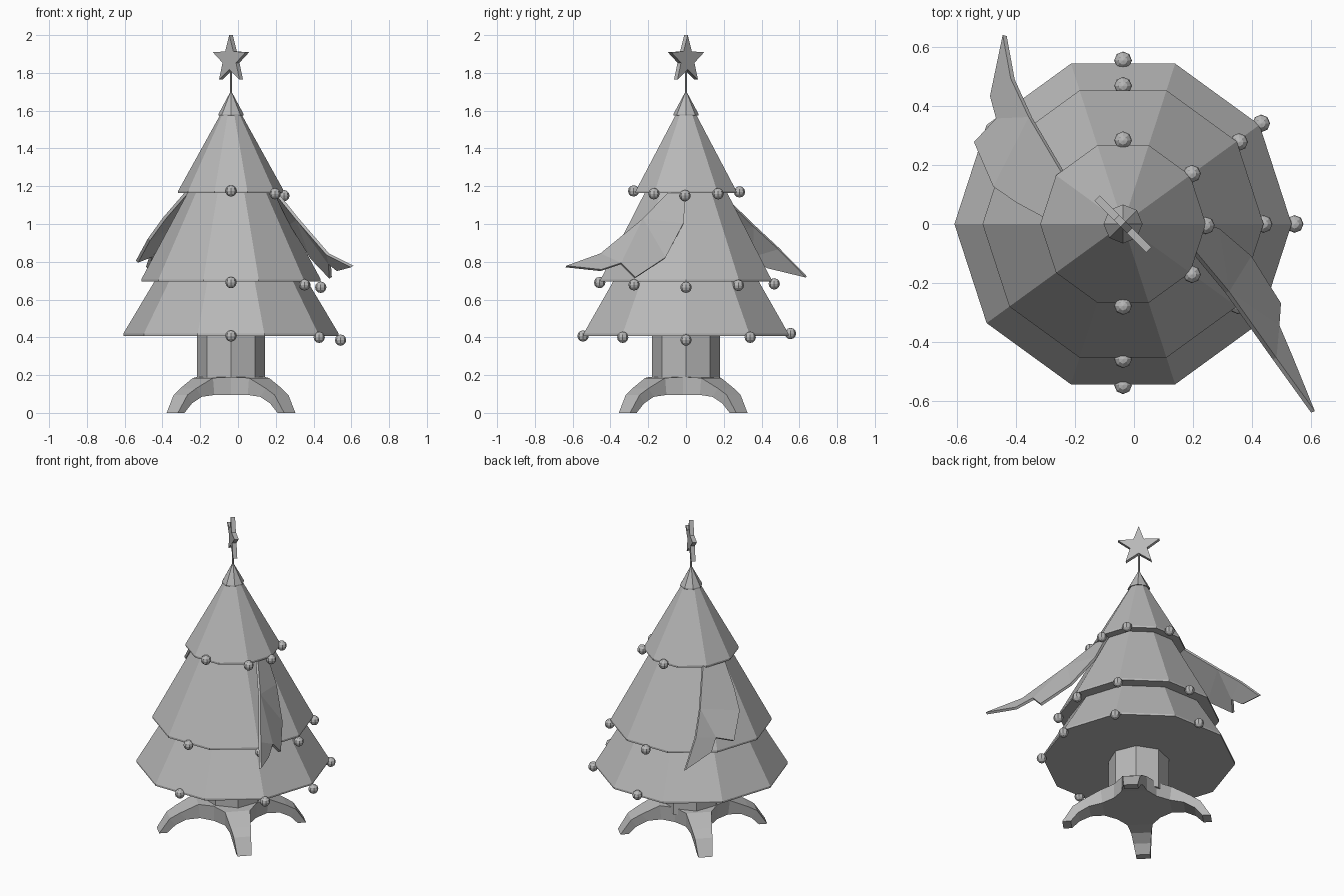
import bpy, bmesh, math
from mathutils import Vector

if "Cube" in bpy.data.objects:
    bpy.data.objects.remove(bpy.data.objects["Cube"])

CX = -0.037  # tree axis

grey = bpy.data.materials.new("plain_grey")
grey.diffuse_color = (0.48, 0.48, 0.48, 1)
grey.use_nodes = True
grey.node_tree.nodes["Principled BSDF"].inputs["Base Color"].default_value = grey.diffuse_color


def make(name, verts, faces):
    """Mesh object from points and faces, with clean outward normals."""
    me = bpy.data.meshes.new(name)
    me.from_pydata([tuple(v) for v in verts], [], faces)
    bm = bmesh.new()
    bm.from_mesh(me)
    bmesh.ops.remove_doubles(bm, verts=bm.verts, dist=1e-5)
    bmesh.ops.recalc_face_normals(bm, faces=bm.faces)
    bm.to_mesh(me)
    bm.free()
    me.materials.append(grey)
    ob = bpy.data.objects.new(name, me)
    bpy.context.scene.collection.objects.link(ob)
    return ob


def lathe(name, profile, n):
    """Capped n-sided solid around the tree axis from (radius, z) points."""
    verts = [(CX + r * math.cos(2 * math.pi * i / n), r * math.sin(2 * math.pi * i / n), z)
             for r, z in profile for i in range(n)]
    faces = [(k * n + i, k * n + (i + 1) % n, (k + 1) * n + (i + 1) % n, (k + 1) * n + i)
             for k in range(len(profile) - 1) for i in range(n)]
    top = (len(profile) - 1) * n
    faces += [tuple(range(n))[::-1], tuple(range(top, top + n))]
    return make(name, verts, faces)


# Foliage tiers, tip cap, star rod and trunk
lathe("lower_tier", [(0.57, 0.408), (0.57, 0.42), (0.355, 0.78)], 10)
lathe("middle_tier", [(0.475, 0.695), (0.475, 0.707), (0.20, 1.22)], 10)
lathe("upper_tier", [(0.28, 1.163), (0.28, 1.175), (0.045, 1.60)], 10)
lathe("tip_cap", [(0.066, 1.575), (0.066, 1.583), (0.006, 1.695)], 8)
lathe("star_rod", [(0.006, 1.68), (0.006, 1.82)], 6)
lathe("trunk", [(0.18, 0.15), (0.18, 0.42)], 8)

# Four-legged stand: stations of (half width, top r, top z, bottom r, bottom z)
stations = [(0.127, 0.127, 0.19, 0.127, 0.095), (0.075, 0.21, 0.185, 0.20, 0.095),
            (0.06, 0.32, 0.13, 0.28, 0.085), (0.052, 0.378, 0.095, 0.345, 0.05),
            (0.042, 0.44, 0.0, 0.39, 0.0)]
verts, faces = [], []
for leg in range(4):
    a = math.pi / 4 + leg * math.pi / 2
    out, side = Vector((math.cos(a), math.sin(a), 0)), Vector((-math.sin(a), math.cos(a), 0))
    b = len(verts)
    for w, rt, zt, rb, zb in stations:
        for r, z, s in ((rt, zt, -w), (rt, zt, w), (rb, zb, w), (rb, zb, -w)):
            verts.append(Vector((CX, -0.015, z)) + out * r + side * s)
    for k in range(len(stations) - 1):
        for j in range(4):
            p, q = b + 4 * k, b + 4 * k + 4
            faces.append((p + j, p + (j + 1) % 4, q + (j + 1) % 4, q + j))
    faces.append((q, q + 1, q + 2, q + 3))
# hub plates joining the legs
faces += [tuple(20 * i for i in range(4)), tuple(20 * i + 3 for i in range(4))]
make("stand", verts, faces)

# Five-pointed star standing on the diagonal
along, thick = Vector((1, -1, 0)).normalized(), Vector((1, 1, 0)).normalized() * 0.013
verts = []
for t in (-1, 1):
    for i in range(10):
        r, a = (0.13 if i % 2 == 0 else 0.053), math.pi * i / 5
        verts.append(Vector((CX, 0, 1.87 + r * math.cos(a))) + along * r * math.sin(a) + thick * t)
faces = [tuple(range(10)), tuple(range(10, 20))]
faces += [(i, (i + 1) % 10, 10 + (i + 1) % 10, 10 + i) for i in range(10)]
make("star", verts, faces)

# Swept branches hanging below the upper tier: upper edge, then tip and notched lower edge
branches = {
    "right_branch": [(0.19, -0.08, 1.18), (0.315, -0.23, 1.025), (0.475, -0.455, 0.84),
                     (0.605, -0.635, 0.775), (0.53, -0.45, 0.755), (0.485, -0.345, 0.79),
                     (0.49, -0.27, 0.715), (0.39, -0.11, 0.82), (0.28, -0.015, 1.0),
                     (0.20, 0.0, 1.17)],
    "left_branch": [(-0.235, 0.165, 1.18), (-0.35, 0.36, 0.99), (-0.41, 0.49, 0.87),
                    (-0.437, 0.637, 0.72), (-0.48, 0.43, 0.77), (-0.46, 0.355, 0.83),
                    (-0.535, 0.275, 0.80), (-0.47, 0.125, 0.92), (-0.39, 0.07, 1.03),
                    (-0.26, 0.0, 1.18)],
}
for name, pts in branches.items():
    ob = make(name, pts, [(0, 1, 8, 9), (1, 7, 8), (1, 5, 6, 7), (1, 2, 5), (2, 3, 4, 5)])
    mod = ob.modifiers.new("thickness", 'SOLIDIFY')
    mod.thickness, mod.offset = 0.016, 0

# Baubles around the right half of each tier rim
baubles = [(CX, 0.553, 0.42), (0.43, 0.34, 0.40), (0.543, 0, 0.385), (0.43, -0.335, 0.40),
           (CX, -0.545, 0.407),
           (CX, 0.467, 0.683), (0.355, 0.277, 0.675), (0.438, 0, 0.665), (0.352, -0.275, 0.678),
           (CX, -0.457, 0.69),
           (CX, 0.283, 1.17), (0.196, 0.17, 1.16), (0.243, -0.005, 1.15), (0.196, -0.17, 1.16),
           (CX, -0.277, 1.175)]
for i, p in enumerate(baubles):
    ob = make("bauble_%d" % (i + 1), [], [])
    bm = bmesh.new()
    bmesh.ops.create_uvsphere(bm, u_segments=8, v_segments=6, radius=0.03)
    bm.to_mesh(ob.data)
    bm.free()
    ob.location = p
